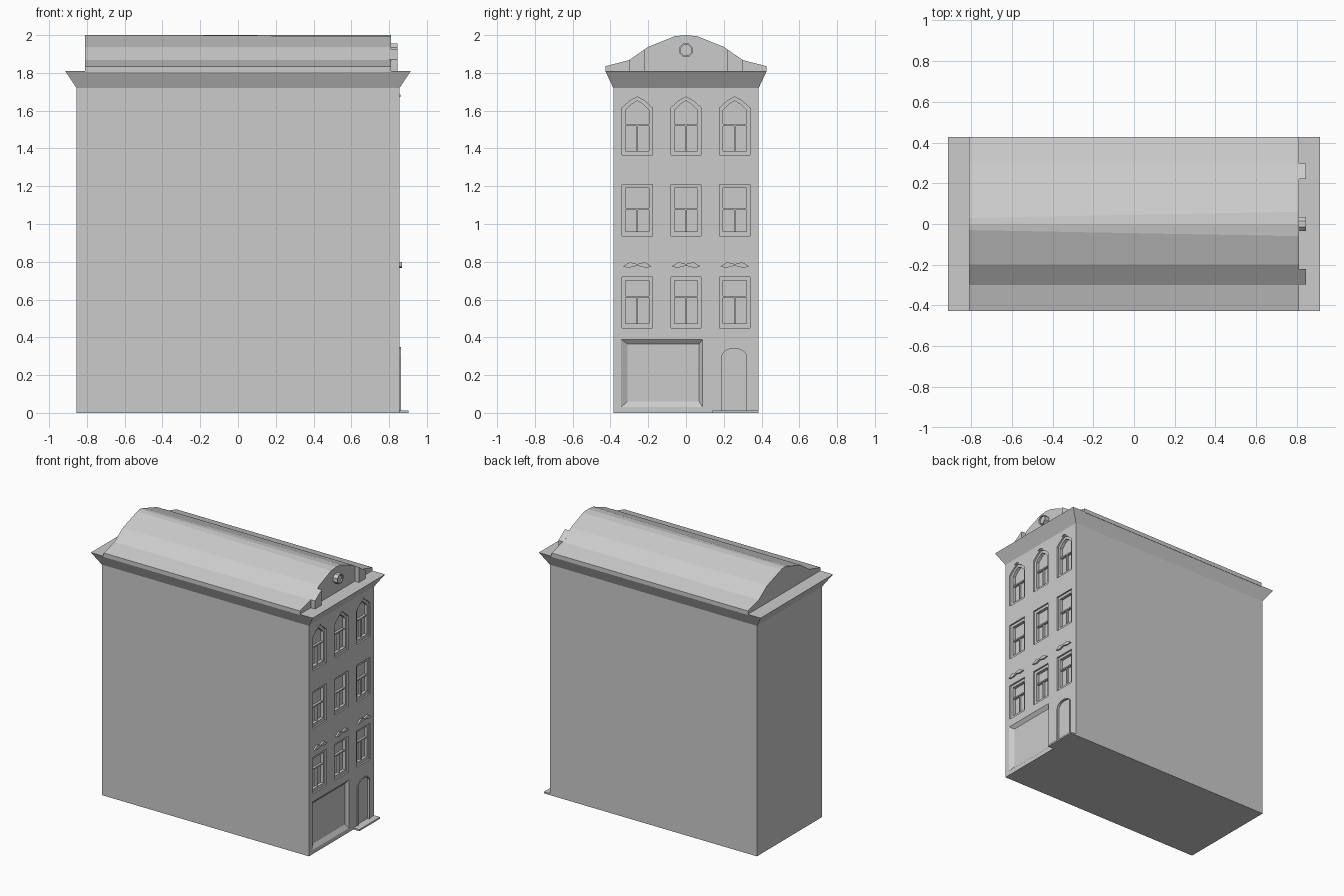
import bpy, bmesh, math

if "Cube" in bpy.data.objects:
    bpy.data.objects.remove(bpy.data.objects["Cube"])

stone = bpy.data.materials.new("pale grey stone")
stone.diffuse_color = (0.6, 0.6, 0.6, 1)
stone.use_nodes = True
stone.node_tree.nodes["Principled BSDF"].inputs["Base Color"].default_value = stone.diffuse_color
FX = 0.855  # plane of the street facade


def make(name, rings_list):
    """Closed solids, each lofted through a list of rings of equal length."""
    bm = bmesh.new()
    for rings in rings_list:
        vs = [[bm.verts.new(p) for p in r] for r in rings]
        n = len(vs[0])
        bm.faces.new(vs[0])
        bm.faces.new(vs[-1])
        for a, b in zip(vs, vs[1:]):
            for i in range(n):
                j = (i + 1) % n
                bm.faces.new((a[i], a[j], b[j], b[i]))
    bmesh.ops.recalc_face_normals(bm, faces=bm.faces)
    me = bpy.data.meshes.new(name)
    bm.to_mesh(me)
    bm.free()
    me.materials.append(stone)
    ob = bpy.data.objects.new(name, me)
    bpy.context.collection.objects.link(ob)
    return ob


def prism(pts, x0, x1, pts0=None):
    """y-z outline extruded along x; pts0 is the outline at x0."""
    return [[(x0, y, z) for y, z in (pts0 or pts)], [(x1, y, z) for y, z in pts]]


def rect(y0, y1, z0, z1):
    return [(y0, z0), (y1, z0), (y1, z1), (y0, z1)]


def ring_xy(hx, hy, z):
    return [(-hx, -hy, z), (hx, -hy, z), (hx, hy, z), (-hx, hy, z)]


def cut(target, solids):
    cutter = make("cutter", solids)
    cutter.hide_render = True
    m = target.modifiers.new("cut", 'BOOLEAN')
    m.operation, m.solver, m.object = 'DIFFERENCE', 'EXACT', cutter
    bpy.context.view_layer.objects.active = target
    bpy.ops.object.modifier_apply(modifier=m.name)
    bpy.data.objects.remove(cutter, do_unlink=True)


def window(y, hw, z0, z1, peak):
    """Window outline, pointed-arched when peak > 0."""
    pts = [(y - hw, z0), (y + hw, z0), (y + hw, z1)]
    if peak:
        pts += [(y + hw * .5, z1 + peak * .62), (y, z1 + peak), (y - hw * .5, z1 + peak * .62)]
    return pts + [(y - hw, z1)]


def arch(y, hw, z0, zs, rise):
    """Round-arched door outline."""
    return [(y - hw, z0)] + [(y - hw * math.cos(math.pi * i / 8), zs + rise * math.sin(math.pi * i / 8))
                             for i in range(9)] + [(y + hw, z0)]


# Walls with flared cornice
walls = make("walls", [[ring_xy(.855, .385, 0), ring_xy(.855, .385, 1.72), ring_xy(.915, .427, 1.81)]])

# Stepped window recesses, glazing bars
columns = (-.258, 0, .258)
rows = [(.45, .72, 0, .615), (.937, 1.21, 0, 1.08), (1.365, 1.615, .058, 1.525)]
outer, inner, bars = [], [], []
for y in columns:
    for z0, z1, peak, bar in rows:
        outer.append(prism(window(y, .08, z0, z1, peak), FX - .012, FX + .02))
        inner.append(prism(window(y, .061, z0 + .022, z1 - (.012 if peak else .02), peak * .85), FX - .035, FX + .02))
        bars.append(prism(rect(y - .062, y + .062, bar - .005, bar + .005), FX - .036, FX - .018))
        bars.append(prism(rect(y - .004, y + .004, z0 + .021, bar), FX - .036, FX - .02))

# Bevelled shopfront panel and door recess
outer.append(prism(rect(-.345, .088, .03, .39), FX - .02, FX + .0005, rect(-.31, .07, .06, .365)))
outer.append(prism(arch(.255, .066, .012, .3, .042), FX - .01, FX + .02))
cut(walls, outer)
cut(walls, inner)
make("window_bars", bars)

# Slim moulding around the door
o, i = arch(.255, .072, .012, .3, .048), arch(.255, .065, .012, .3, .041)
make("door_moulding", [prism([o[k], o[k + 1], i[k + 1], i[k]], FX - .005, FX + .007) for k in range(len(o) - 1)])
make("door_step", [prism(rect(.14, .385, 0, .012), FX - .01, .903)])

# Wavy hoods over the first row of windows, small keystones on the third
hood = [(-.077, .775), (-.045, .768), (0, .779), (.045, .768), (.077, .775),
        (.04, .798), (0, .788), (-.04, .798)]
make("window_hoods", [prism([(y + a, z) for a, z in hood], FX - .005, FX + .012) for y in columns])
make("keystones", [prism([(y - .02, 1.672), (y, 1.678), (y + .02, 1.672), (y, 1.685)], FX - .004, FX + .006)
                   for y in columns])

# Curved roof: half profile mirrored, crest narrowing to the back
half = [(.427, 1.805), (.427, 1.835), (.3, 1.868), (.2, 1.938), (.06, 1.994)]


def roof_profile(crest):
    h = half[:-1] + [(crest, half[-1][1])]
    return h + [(0, 2.0)] + [(-y, z) for y, z in reversed(h)]


make("roof", [prism(roof_profile(.06), -.81, .81, roof_profile(.03))])

# Gable pilasters and round medallion
make("gable_pilasters", [prism([(s * .22, 1.805), (s * .298, 1.805), (s * .298, 1.87), (s * .22, 1.924)], .8, .845)
                         for s in (-1, 1)])


def disc(r):
    return [(r * math.cos(math.tau * k / 8 + .39), 1.92 + r * math.sin(math.tau * k / 8 + .39)) for k in range(8)]


d, e = disc(.038), disc(.03)
make("medallion_rim", [prism([d[k], d[(k + 1) % 8], e[(k + 1) % 8], e[k]], .8, .845) for k in range(8)])
make("medallion_face", [prism(disc(.031), .8, .835)])
